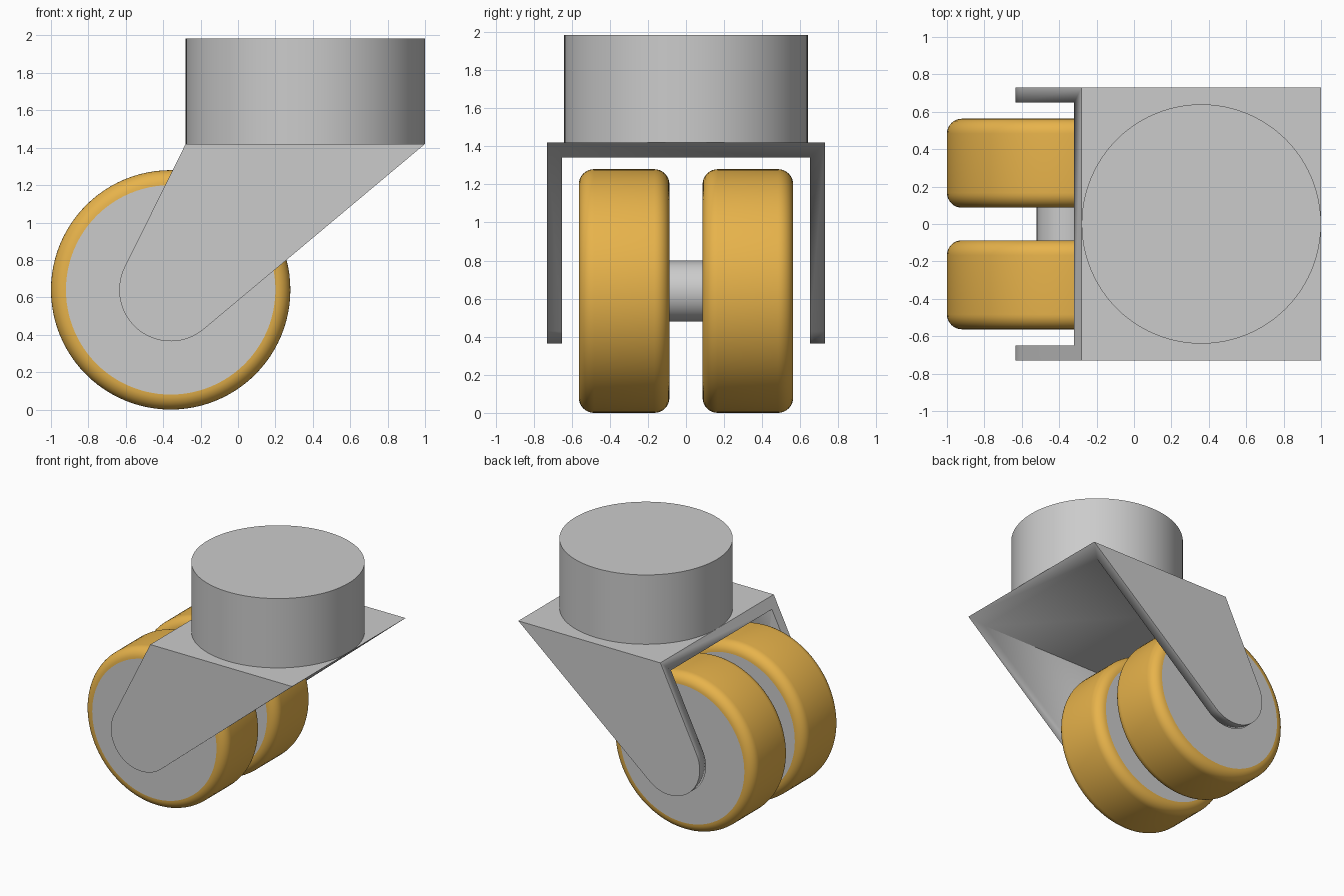
import bpy, bmesh, math
from math import sin, cos, pi

if "Cube" in bpy.data.objects:
    bpy.data.objects.remove(bpy.data.objects["Cube"])

SEG = 96
AX, AZ, R = -0.36, 0.64, 0.64       # wheel centre and radius
FILLET = 0.08

yellow = bpy.data.materials.new("tyre_yellow")
yellow.diffuse_color = (0.8, 0.45, 0.07, 1)
yellow.use_nodes = True
yellow.node_tree.nodes["Principled BSDF"].inputs["Base Color"].default_value = yellow.diffuse_color


def finish(name, bm, smooth=True):
    bmesh.ops.recalc_face_normals(bm, faces=bm.faces[:])
    me = bpy.data.meshes.new(name)
    bm.to_mesh(me)
    bm.free()
    ob = bpy.data.objects.new(name, me)
    bpy.context.collection.objects.link(ob)
    if smooth:
        bpy.ops.object.select_all(action='DESELECT')
        ob.select_set(True)
        bpy.context.view_layer.objects.active = ob
        bpy.ops.object.shade_smooth_by_angle(angle=math.radians(30))
    return ob


def lathe_y(name, profile, closed):
    """Revolve (radius, y) points around the wheel axis; optionally cap the ends."""
    bm = bmesh.new()
    rings = [[bm.verts.new((AX + r * cos(2 * pi * i / SEG), y, AZ + r * sin(2 * pi * i / SEG)))
              for i in range(SEG)] for r, y in profile]
    for a, b in zip(rings, rings[1:]):
        for i in range(SEG):
            j = (i + 1) % SEG
            bm.faces.new((a[i], a[j], b[j], b[i]))
    if closed:
        bm.faces.new(rings[0])
        bm.faces.new(rings[-1])
    return finish(name, bm)


def prism_y(name, outline, half):
    """Extrude an (x, z) outline symmetrically along y."""
    bm = bmesh.new()
    a = [bm.verts.new((x, -half, z)) for x, z in outline]
    b = [bm.verts.new((x, half, z)) for x, z in outline]
    n = len(a)
    bm.faces.new(a)
    bm.faces.new(b)
    for i in range(n):
        j = (i + 1) % n
        bm.faces.new((a[i], a[j], b[j], b[i]))
    return finish(name, bm)


# Twin wheels: rounded tyre shell around a flush hub disc
for side, c in (("front", -0.325), ("back", 0.325)):
    h = 0.238
    arc = [(R - FILLET + FILLET * sin(t * pi / 16), h - FILLET + FILLET * cos(t * pi / 16))
           for t in range(9)]
    prof = [(r, c + y) for r, y in arc] + [(r, c - y) for r, y in reversed(arc)]
    lathe_y(side + "_tyre", prof, False).data.materials.append(yellow)
    lathe_y(side + "_hub", [(R - FILLET, c - h), (R - FILLET, c + h)], True)

# Axle between the wheels
lathe_y("axle", [(0.16, -0.09), (0.16, 0.09)], True)

# Fork: outline tangent to a round end at the axle
TOP, FR = 1.42, 0.275


def tangent_angle(px, pz, sign):
    d = math.hypot(px - AX, pz - AZ)
    return math.atan2(pz - AZ, px - AX) + sign * math.acos(FR / d)


a0 = tangent_angle(-0.28, TOP, 1)
a1 = tangent_angle(1.0, TOP, -1) + 2 * pi
steps = 32
outline = [(1.0, TOP), (-0.28, TOP)]
for i in range(steps + 1):
    a = a0 + (a1 - a0) * i / steps
    outline.append((AX + FR * cos(a), AZ + FR * sin(a)))
fork = prism_y("fork", outline, 0.73)

# Hollow the fork, leaving the top plate and two side plates
cutter = prism_y("fork_cutter", [(-1.5, 0), (1.5, 0), (1.5, 1.34), (-1.5, 1.34)], 0.65)
cutter.hide_render = True
mod = fork.modifiers.new("hollow", 'BOOLEAN')
mod.operation = 'DIFFERENCE'
mod.solver = 'EXACT'
mod.object = cutter
bpy.context.view_layer.objects.active = fork
bpy.ops.object.modifier_apply(modifier=mod.name)
bpy.data.objects.remove(cutter)

# Swivel mount on top
bm = bmesh.new()
bmesh.ops.create_cone(bm, cap_ends=True, segments=SEG, radius1=0.64, radius2=0.64, depth=0.565)
bmesh.ops.translate(bm, vec=(0.36, 0, TOP + 0.2825), verts=bm.verts[:])
finish("swivel_mount", bm)
